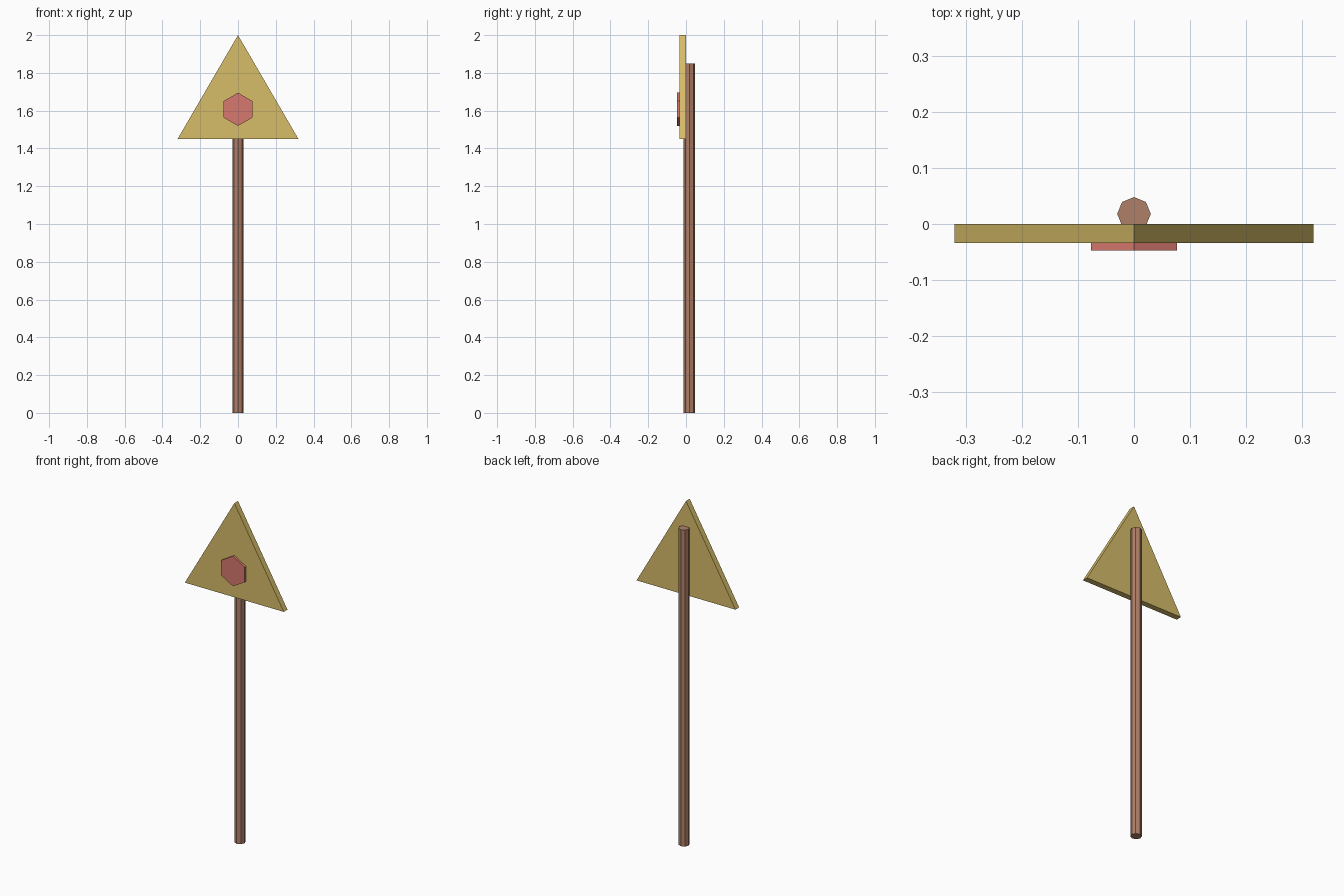
import bpy, bmesh, math

if "Cube" in bpy.data.objects:
    bpy.data.objects.remove(bpy.data.objects["Cube"])


def material(name, color):
    m = bpy.data.materials.new(name)
    m.diffuse_color = (*color, 1.0)
    m.use_nodes = True
    m.node_tree.nodes["Principled BSDF"].inputs["Base Color"].default_value = m.diffuse_color
    return m


def prism(name, base, offset, mat):
    """Flat-faced prism: polygon 'base' swept along 'offset'."""
    bm = bmesh.new()
    face = bm.faces.new([bm.verts.new(p) for p in base])
    ext = bmesh.ops.extrude_face_region(bm, geom=[face], use_keep_orig=True)
    verts = [g for g in ext["geom"] if isinstance(g, bmesh.types.BMVert)]
    bmesh.ops.translate(bm, verts=verts, vec=offset)
    bmesh.ops.recalc_face_normals(bm, faces=bm.faces)
    mesh = bpy.data.meshes.new(name)
    bm.to_mesh(mesh)
    bm.free()
    mesh.materials.append(mat)
    obj = bpy.data.objects.new(name, mesh)
    bpy.context.collection.objects.link(obj)
    return obj


def ring(n, r, start=0.0):
    return [(r * math.cos(start + math.tau * i / n),
             r * math.sin(start + math.tau * i / n)) for i in range(n)]


brown = material("post brown", (0.434, 0.216, 0.138))
yellow = material("sign yellow", (0.672, 0.503, 0.138))
red = material("badge red", (0.672, 0.188, 0.156))

# Octagonal post, its front slightly sunk into the sign
prism("post", [(x, y + 0.018, 0) for x, y in ring(8, 0.03)], (0, 0, 1.85), brown)

# Triangular sign plate
prism("sign_plate", [(-0.32, 0, 1.45), (0.32, 0, 1.45), (0, 0, 2.0)],
      (0, -0.034, 0), yellow)

# Hexagonal badge on the front of the plate
prism("badge", [(x, -0.032, z + 1.607) for x, z in ring(6, 0.088, math.pi / 2)],
      (0, -0.015, 0), red)
